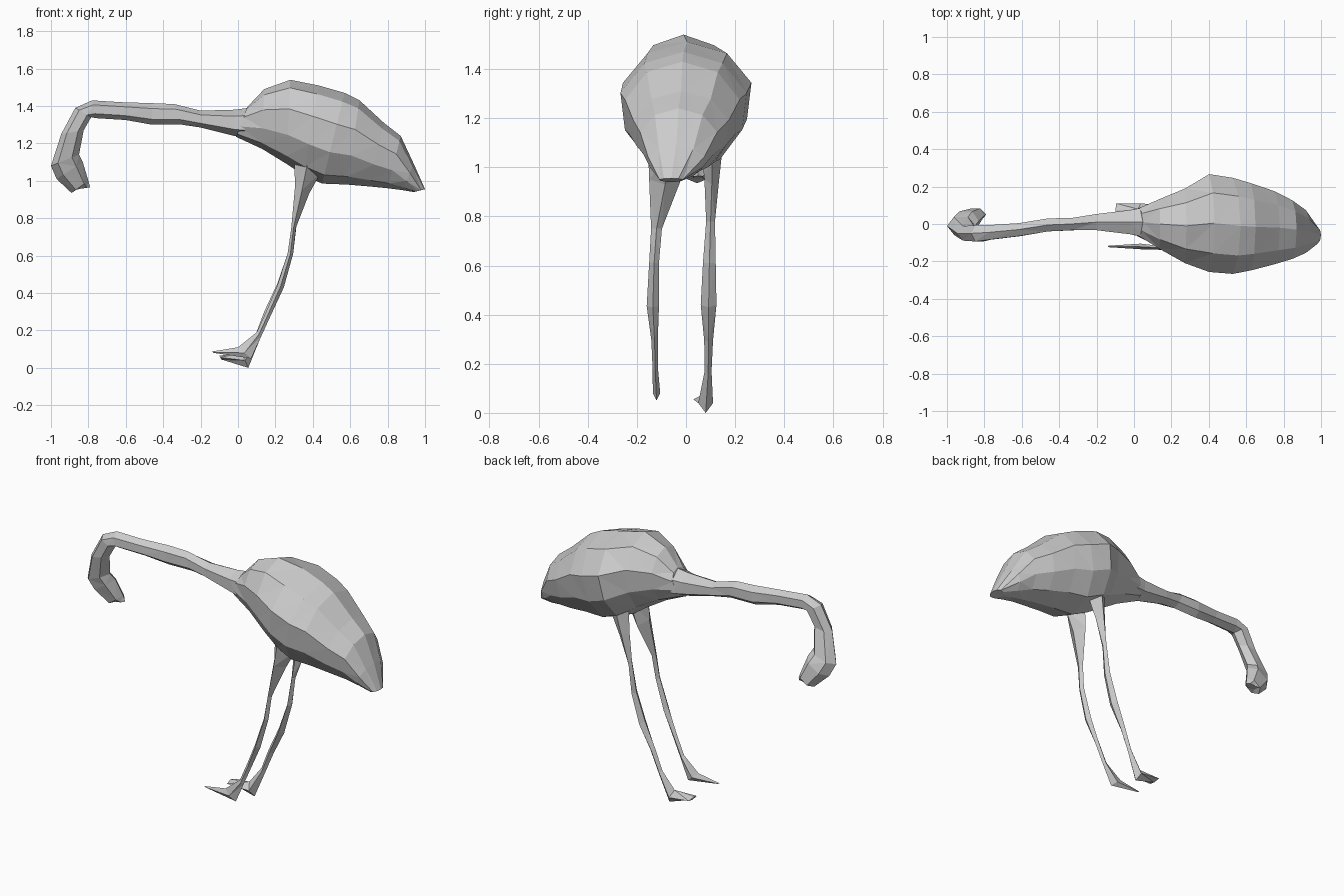
import bpy, bmesh, math


def loft(name, stations, sides, pinch=1.0):
    """Skin elliptical rings; station = top x, top z, bottom x, bottom z, centre y, half width."""
    bm = bmesh.new()
    rings = []
    for tx, tz, bx, bz, cy, hw in stations:
        ring = []
        for i in range(sides):
            a = 2 * math.pi * i / sides
            k = (1 + math.cos(a)) / 2
            w = hw * (pinch if k < 0.4 else 1.0)
            ring.append(bm.verts.new((bx + (tx - bx) * k, cy + w * math.sin(a), bz + (tz - bz) * k)))
        rings.append(ring)
    for r0, r1 in zip(rings, rings[1:]):
        for i in range(sides):
            j = (i + 1) % sides
            bm.faces.new((r0[i], r0[j], r1[j], r1[i]))
    bm.faces.new(rings[0])
    bm.faces.new(rings[-1][::-1])
    bmesh.ops.triangulate(bm, faces=bm.faces[:])
    bmesh.ops.recalc_face_normals(bm, faces=bm.faces[:])
    mesh = bpy.data.meshes.new(name)
    bm.to_mesh(mesh)
    bm.free()
    obj = bpy.data.objects.new(name, mesh)
    bpy.context.collection.objects.link(obj)
    return obj


# Plump body tapering into the drooping tail
loft("body", [
    (0.05, 1.395, -0.01, 1.235, 0.01, 0.08),
    (0.14, 1.49, 0.13, 1.17, 0.00, 0.14),
    (0.28, 1.54, 0.26, 1.09, -0.01, 0.21),
    (0.43, 1.51, 0.35, 1.03, 0.005, 0.275),
    (0.57, 1.47, 0.45, 0.985, -0.01, 0.27),
    (0.65, 1.43, 0.58, 0.98, -0.015, 0.245),
    (0.78, 1.31, 0.70, 0.97, -0.02, 0.205),
    (0.87, 1.24, 0.80, 0.96, -0.03, 0.165),
    (0.94, 1.09, 0.88, 0.95, -0.04, 0.12),
    (1.00, 0.955, 0.94, 0.94, -0.06, 0.05),
], 10, 0.93)

# Outstretched neck
loft("neck", [
    (0.06, 1.39, 0.03, 1.23, 0.01, 0.09),
    (-0.02, 1.38, -0.02, 1.24, 0.01, 0.075),
    (-0.20, 1.375, -0.20, 1.285, 0.01, 0.05),
    (-0.34, 1.41, -0.30, 1.30, 0.00, 0.038),
    (-0.46, 1.415, -0.46, 1.30, -0.005, 0.04),
    (-0.62, 1.42, -0.60, 1.325, -0.03, 0.04),
    (-0.78, 1.43, -0.76, 1.335, -0.045, 0.045),
    (-0.87, 1.39, -0.785, 1.34, -0.05, 0.05),
], 6)

# Head hanging down, with the beak hooked back
loft("head", [
    (-0.87, 1.39, -0.785, 1.34, -0.05, 0.05),
    (-0.945, 1.25, -0.825, 1.27, -0.05, 0.045),
    (-1.00, 1.08, -0.85, 1.14, -0.01, 0.055),
    (-0.97, 1.01, -0.83, 1.10, 0.015, 0.06),
    (-0.89, 0.935, -0.80, 1.00, 0.045, 0.045),
    (-0.86, 0.955, -0.79, 0.965, 0.05, 0.022),
], 6)

# Thin legs with wide thighs and pointed feet
loft("right_leg", [
    (0.30, 1.14, 0.44, 1.04, -0.075, 0.08),
    (0.305, 0.97, 0.38, 0.93, -0.085, 0.065),
    (0.285, 0.75, 0.31, 0.75, -0.12, 0.022),
    (0.265, 0.61, 0.295, 0.61, -0.13, 0.02),
    (0.21, 0.44, 0.245, 0.43, -0.135, 0.025),
    (0.15, 0.30, 0.18, 0.29, -0.128, 0.013),
    (0.10, 0.19, 0.125, 0.17, -0.125, 0.011),
    (0.00, 0.11, 0.07, 0.05, -0.12, 0.015),
    (-0.14, 0.087, -0.13, 0.08, -0.12, 0.004),
], 4)
loft("left_leg", [
    (0.31, 1.14, 0.42, 1.04, 0.105, 0.045),
    (0.305, 0.97, 0.37, 0.93, 0.105, 0.03),
    (0.29, 0.78, 0.315, 0.78, 0.10, 0.018),
    (0.265, 0.61, 0.295, 0.61, 0.095, 0.026),
    (0.21, 0.45, 0.245, 0.43, 0.092, 0.032),
    (0.14, 0.30, 0.175, 0.29, 0.092, 0.018),
    (0.095, 0.18, 0.12, 0.16, 0.09, 0.014),
    (0.02, 0.08, 0.055, 0.0, 0.08, 0.03),
    (-0.10, 0.065, -0.09, 0.045, 0.07, 0.04),
], 4)
